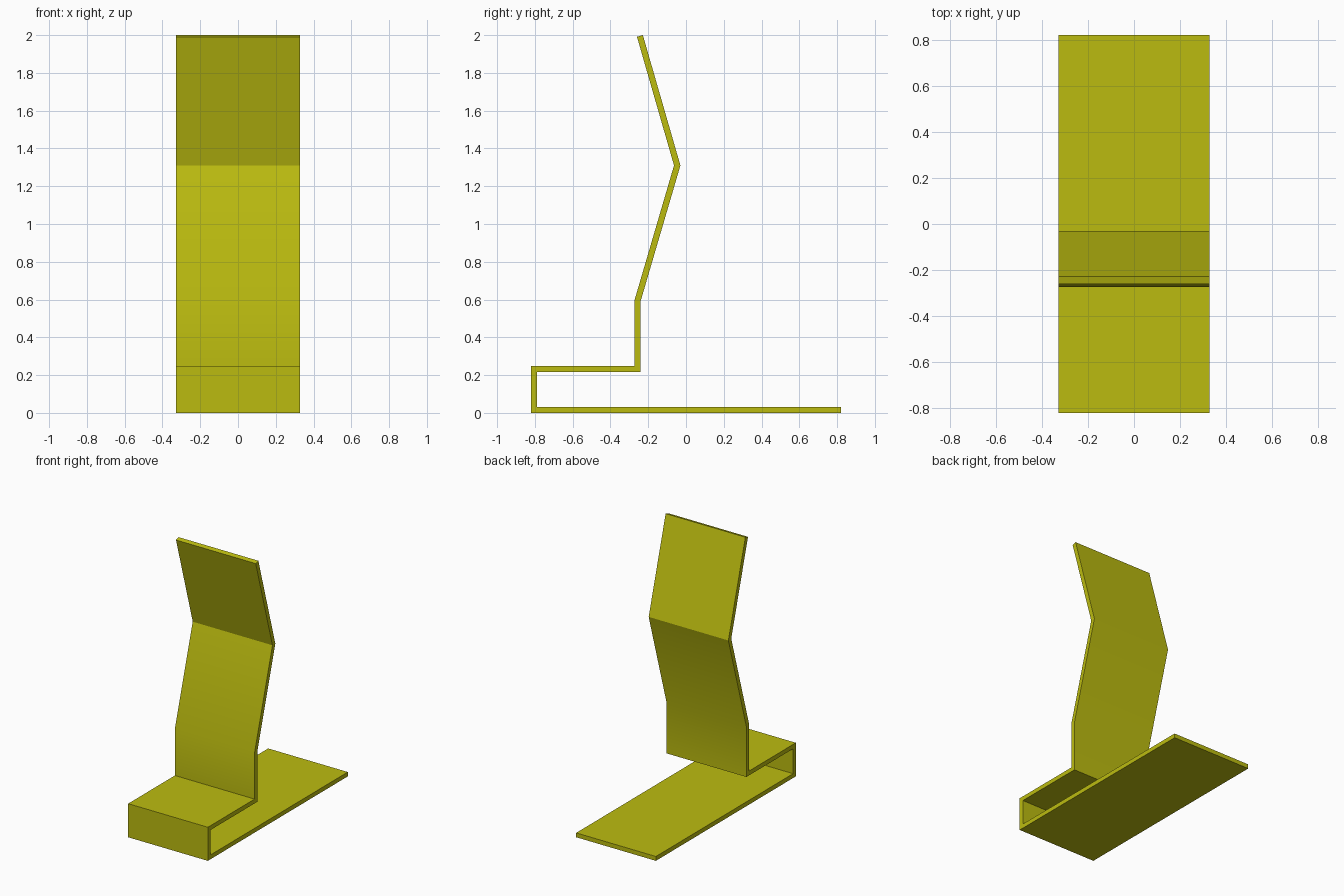
import bpy
import bmesh
import math
from mathutils import Vector

cube = bpy.data.objects.get("Cube")
if cube:
    bpy.data.objects.remove(cube, do_unlink=True)

HALF_WIDTH = 0.327
HALF_THICK = 0.0162

# Centreline of the bent sheet as (y, z), from the foot's rear edge to the top
PATH = [Vector(p) for p in (
    (0.82, 0.0162), (-0.804, 0.0162), (-0.804, 0.233), (-0.257, 0.233),
    (-0.257, 0.592), (-0.0465, 1.31), (-0.244, 1.9955))]

# Olive yellow sheet material
mat = bpy.data.materials.new("olive_yellow")
mat.use_nodes = True
colour = (0.5, 0.5, 0.005, 1.0)
mat.diffuse_color = colour
mat.node_tree.nodes["Principled BSDF"].inputs["Base Color"].default_value = colour


def mitre_offsets(path, half):
    """Offset vector at each point so the strip keeps an even thickness."""
    dirs = [(b - a).normalized() for a, b in zip(path, path[1:])]
    normals = [Vector((-d.y, d.x)) for d in dirs]
    result = []
    for i in range(len(path)):
        n0 = normals[max(i - 1, 0)]
        n1 = normals[min(i, len(normals) - 1)]
        m = (n0 + n1).normalized()
        result.append(m * (half / m.dot(n0)))
    return result


def bent_sheet(name, path, half_width, half_thick):
    bm = bmesh.new()
    # One rectangular section at every bend
    rings = []
    for p, o in zip(path, mitre_offsets(path, half_thick)):
        corners = ((-1, -1), (1, -1), (1, 1), (-1, 1))
        rings.append([bm.verts.new((sx * half_width, p.x + s * o.x, p.y + s * o.y))
                      for sx, s in corners])
    # Skin between sections, then close both ends
    for a, b in zip(rings, rings[1:]):
        for k in range(4):
            j = (k + 1) % 4
            bm.faces.new((a[k], a[j], b[j], b[k]))
    bm.faces.new(rings[0])
    bm.faces.new(rings[-1])
    bmesh.ops.recalc_face_normals(bm, faces=bm.faces)
    mesh = bpy.data.meshes.new(name)
    bm.to_mesh(mesh)
    bm.free()
    mesh.materials.append(mat)
    obj = bpy.data.objects.new(name, mesh)
    bpy.context.collection.objects.link(obj)
    return obj


# Folded stand: foot, front step, upright and angled back in one sheet
stand = bent_sheet("folded_stand", PATH, HALF_WIDTH, HALF_THICK)

# Smooth the gentle bend, keep the hard folds sharp
bpy.ops.object.select_all(action='DESELECT')
stand.select_set(True)
bpy.context.view_layer.objects.active = stand
bpy.ops.object.shade_smooth_by_angle(angle=math.radians(30))
